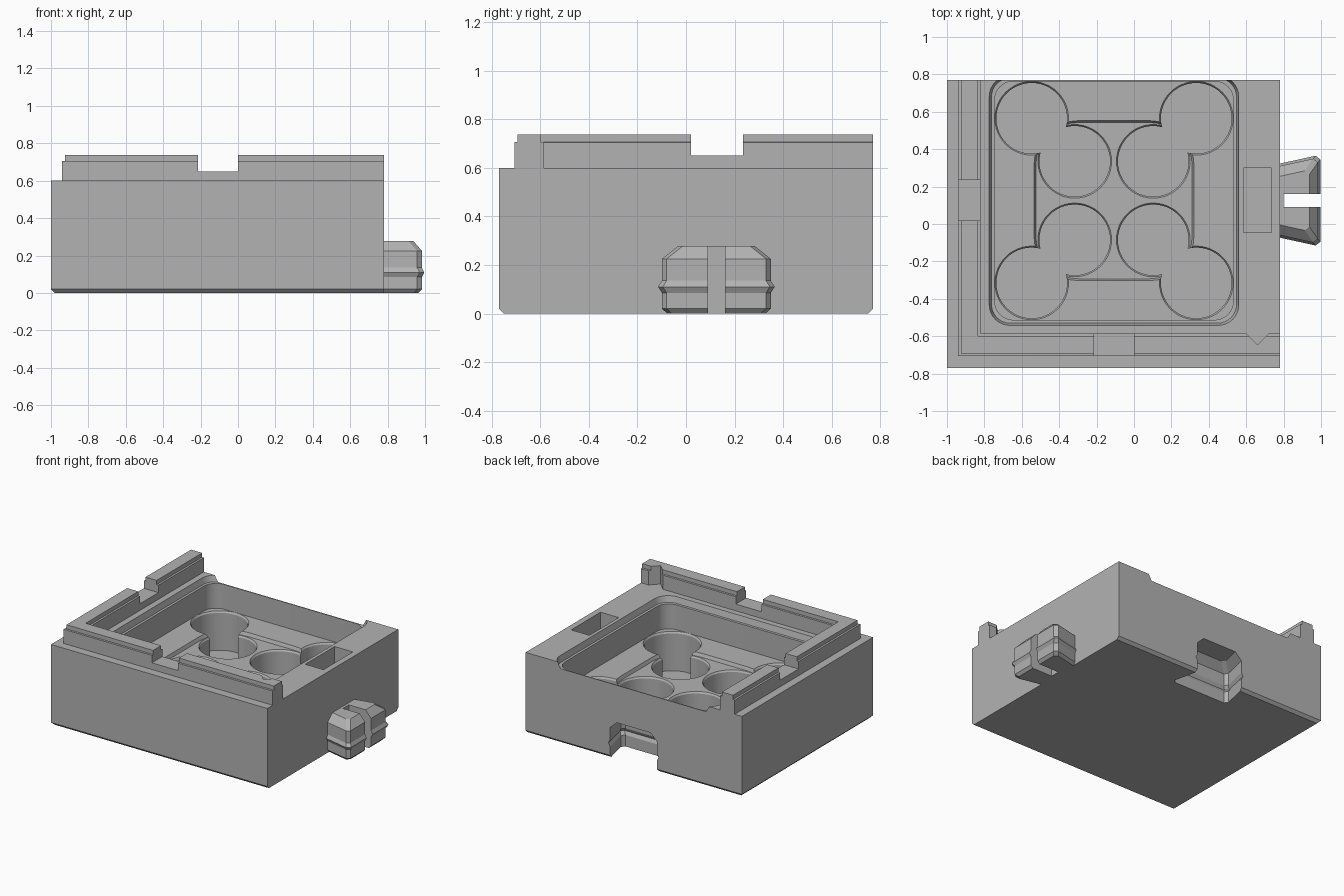
import bpy, bmesh, math

if "Cube" in bpy.data.objects:
    bpy.data.objects.remove(bpy.data.objects["Cube"])

grey = bpy.data.materials.new("light grey plastic")
grey.use_nodes = True
COLOUR = (0.45, 0.45, 0.45, 1)
grey.diffuse_color = COLOUR
grey.node_tree.nodes["Principled BSDF"].inputs["Base Color"].default_value = COLOUR

CX, CY = -0.107, 0.125            # centre of the tray pocket


def stack(name, layers):
    """Solid from horizontal outlines: layers of (z, points)."""
    bm = bmesh.new()
    rings = [[bm.verts.new((x, y, z)) for x, y in pts] for z, pts in layers]
    n = len(rings[0])
    bm.faces.new(rings[0])
    bm.faces.new(rings[-1])
    for a, b in zip(rings, rings[1:]):
        for i in range(n):
            j = (i + 1) % n
            bm.faces.new((a[i], a[j], b[j], b[i]))
    bmesh.ops.recalc_face_normals(bm, faces=bm.faces)
    mesh = bpy.data.meshes.new(name)
    bm.to_mesh(mesh)
    bm.free()
    mesh.materials.append(grey)
    ob = bpy.data.objects.new(name, mesh)
    bpy.context.collection.objects.link(ob)
    return ob


def rect(x0, x1, y0, y1):
    return [(x0, y0), (x1, y0), (x1, y1), (x0, y1)]


def rounded(half, r, steps=8):
    pts = []
    for k, (sx, sy) in enumerate([(1, 1), (-1, 1), (-1, -1), (1, -1)]):
        for i in range(steps + 1):
            a = math.pi / 2 * (k + i / steps)
            pts.append((CX + sx * (half - r) + r * math.cos(a),
                        CY + sy * (half - r) + r * math.sin(a)))
    return pts


def circle(x, y, r, n=48):
    return [(x + r * math.cos(2 * math.pi * i / n),
             y + r * math.sin(2 * math.pi * i / n)) for i in range(n)]


def box(x0, x1, y0, y1, z0, z1):
    return stack("cutter", [(z0, rect(x0, x1, y0, y1)), (z1, rect(x0, x1, y0, y1))])


def cut(target, cutter):
    cutter.hide_render = True
    mod = target.modifiers.new("cut", "BOOLEAN")
    mod.operation, mod.solver, mod.object = "DIFFERENCE", "EXACT", cutter
    bpy.context.view_layer.objects.active = target
    bpy.ops.object.modifier_apply(modifier=mod.name)
    bpy.data.objects.remove(cutter)


def dovetail(inset, front=None):
    """Flared outline in (outward, sideways) coordinates."""
    front = inset if front is None else front
    u = 0.203 - front
    half = lambda d: 0.185 + 0.22 * d - inset
    side = [(-0.02, half(-0.02)), (u - 0.025, half(u - 0.025)), (u, half(u) - 0.025)]
    return side + [(a, -b) for a, b in reversed(side)]


# Main block with a chamfered foot
body = stack("tray_body", [
    (0, rect(-0.98, 0.78, -0.75, 0.75)),
    (0.02, rect(-1, 0.78, -0.77, 0.77)),
    (0.6, rect(-1, 0.78, -0.77, 0.77))])

# Pocket with a stepped rim and a shallow central recess
cut(body, stack("cutter", [
    (0.37, rounded(0.638, 0.10)), (0.555, rounded(0.638, 0.10)),
    (0.556, rounded(0.655, 0.10)), (0.6, rounded(0.667, 0.11)),
    (0.65, rounded(0.667, 0.11))]))
cut(body, stack("cutter", [
    (0.345, rounded(0.418, 0.23)), (0.37, rounded(0.428, 0.24)),
    (0.40, rounded(0.428, 0.24))]))

# Four corner wells overlapping four inner wells
for offset, top in ((0.44, 0.37), (0.21, 0.345)):
    for sx in (-1, 1):
        for sy in (-1, 1):
            x, y = CX + sx * offset, CY + sy * offset
            cut(body, stack("cutter", [
                (0.08, circle(x, y, 0.189)), (top - 0.012, circle(x, y, 0.189)),
                (top, circle(x, y, 0.197)), (top + 0.05, circle(x, y, 0.197))]))

# Rectangular slot beside the pocket
cut(body, box(0.585, 0.735, -0.045, 0.30, 0.32, 0.7))

# Dovetail levels shared by the knob and the socket
upper = [(0.085, 0, None), (0.11, -0.013, None), (0.135, 0, None),
         (0.225, 0, None), (0.277, 0.055, 0.045)]


def socket_outline(inset, front):
    return [(CX + v, 0.77 - u) for u, v in dovetail(inset - 0.008, front)]


cut(body, stack("cutter", [(z, socket_outline(i, f)) for z, i, f in [(-0.05, 0, None)] + upper]))

# Projecting split knob
knob = stack("connector_knob", [
    (z, [(0.78 + u, CY + v) for u, v in dovetail(i, f)])
    for z, i, f in [(0, 0.018, None), (0.02, 0, None)] + upper])
cut(knob, box(0.80, 1.1, 0.09, 0.16, -0.1, 0.4))


# Raised L-shaped lip along the front and one side
def ell(o):
    return [(-0.94 + o, -0.707 + o), (0.78, -0.707 + o), (0.78, -0.585 - o),
            (-0.82 - o, -0.585 - o), (-0.82 - o, 0.77), (-0.94 + o, 0.77)]


lip = stack("raised_lip", [(0.59, ell(0)), (0.705, ell(0)),
                           (0.706, ell(0.014)), (0.737, ell(0.014))])
cut(lip, box(-0.213, 0, -0.8, -0.5, 0.65, 0.8))
cut(lip, box(-1, -0.75, 0.02, 0.235, 0.65, 0.8))
notch = [(0.59, -0.575), (0.66, -0.645), (0.73, -0.575)]
cut(lip, stack("cutter", [(0.5, notch), (0.8, notch)]))

# Smooth only the curved walls
for ob in (body, knob, lip):
    bpy.ops.object.select_all(action="DESELECT")
    ob.select_set(True)
    bpy.context.view_layer.objects.active = ob
    bpy.ops.object.shade_smooth_by_angle(angle=math.radians(20))
